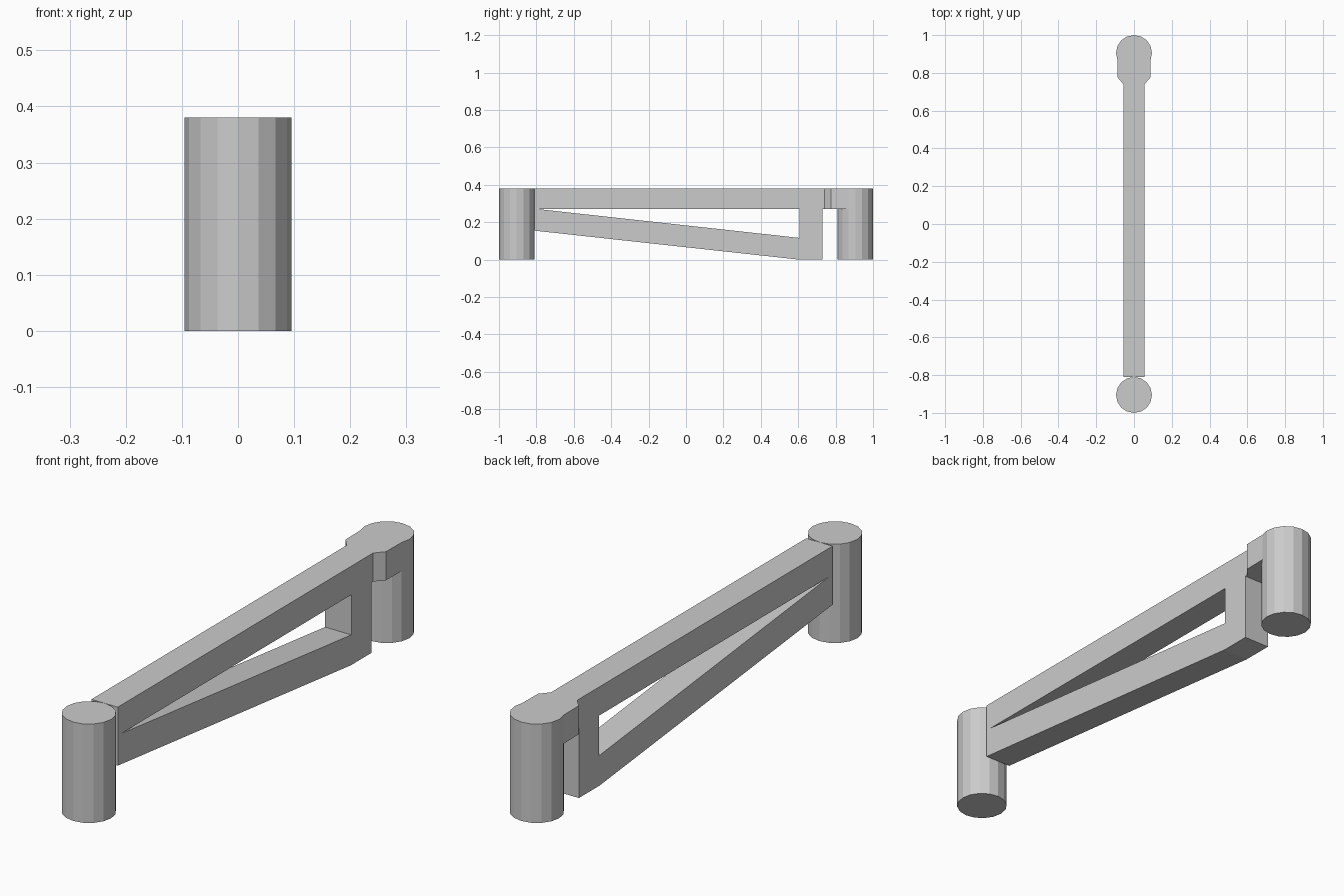
import bpy
from math import pi, sin, cos, radians

if "Cube" in bpy.data.objects:
    bpy.data.objects.remove(bpy.data.objects["Cube"])

R, H, PIN_Y, SIDES = 0.095, 0.38, 0.905, 16


def extruded(name, loops, depth, location, rotation=(0, 0, 0)):
    """Filled outline (further loops are holes), extruded both ways, as a mesh."""
    curve = bpy.data.curves.new(name, 'CURVE')
    curve.dimensions = '2D'
    curve.fill_mode = 'BOTH'
    curve.extrude = depth / 2
    for points in loops:
        spline = curve.splines.new('POLY')
        spline.points.add(len(points) - 1)
        for p, (u, v) in zip(spline.points, points):
            p.co = (u, v, 0, 1)
        spline.use_cyclic_u = True
    temp = bpy.data.objects.new(name + "_outline", curve)
    bpy.context.collection.objects.link(temp)
    bpy.context.view_layer.update()
    deps = bpy.context.evaluated_depsgraph_get()
    mesh = bpy.data.meshes.new_from_object(temp.evaluated_get(deps))
    bpy.data.objects.remove(temp)
    obj = bpy.data.objects.new(name, mesh)
    obj.location, obj.rotation_euler = location, rotation
    bpy.context.collection.objects.link(obj)
    for poly in mesh.polygons:
        poly.use_smooth = False
    return obj


# Upright posts at both ends
for name, y in (("front_post", -PIN_Y), ("back_post", PIN_Y)):
    bpy.ops.mesh.primitive_cylinder_add(vertices=SIDES, radius=R, depth=H,
                                        location=(0, y, H / 2))
    bpy.context.object.name = name

# Triangular gate frame: top rail, latch upright and diagonal brace
outer = [(-0.81, H), (0.73, H), (0.73, 0), (0.605, 0), (-0.81, 0.155)]
opening = [(-0.79, 0.27), (0.608, 0.27), (0.608, 0.116)]
extruded("frame", [outer, opening], 0.112, (0, 0, 0), (pi / 2, 0, pi / 2))

# Neck joining the rail to the back post, its end following the post's facets
half = [(0.056, 0.73), (0.056, 0.74), (0.086, 0.775)]
arc = [(R * cos(radians(a)), PIN_Y + R * sin(radians(a)))
       for a in (-22.5, -45, -67.5, -90, -112.5, -135, -157.5)]
neck = half + arc + [(-x, y) for x, y in reversed(half)]
extruded("neck", [neck], 0.11, (0, 0, H - 0.055))
